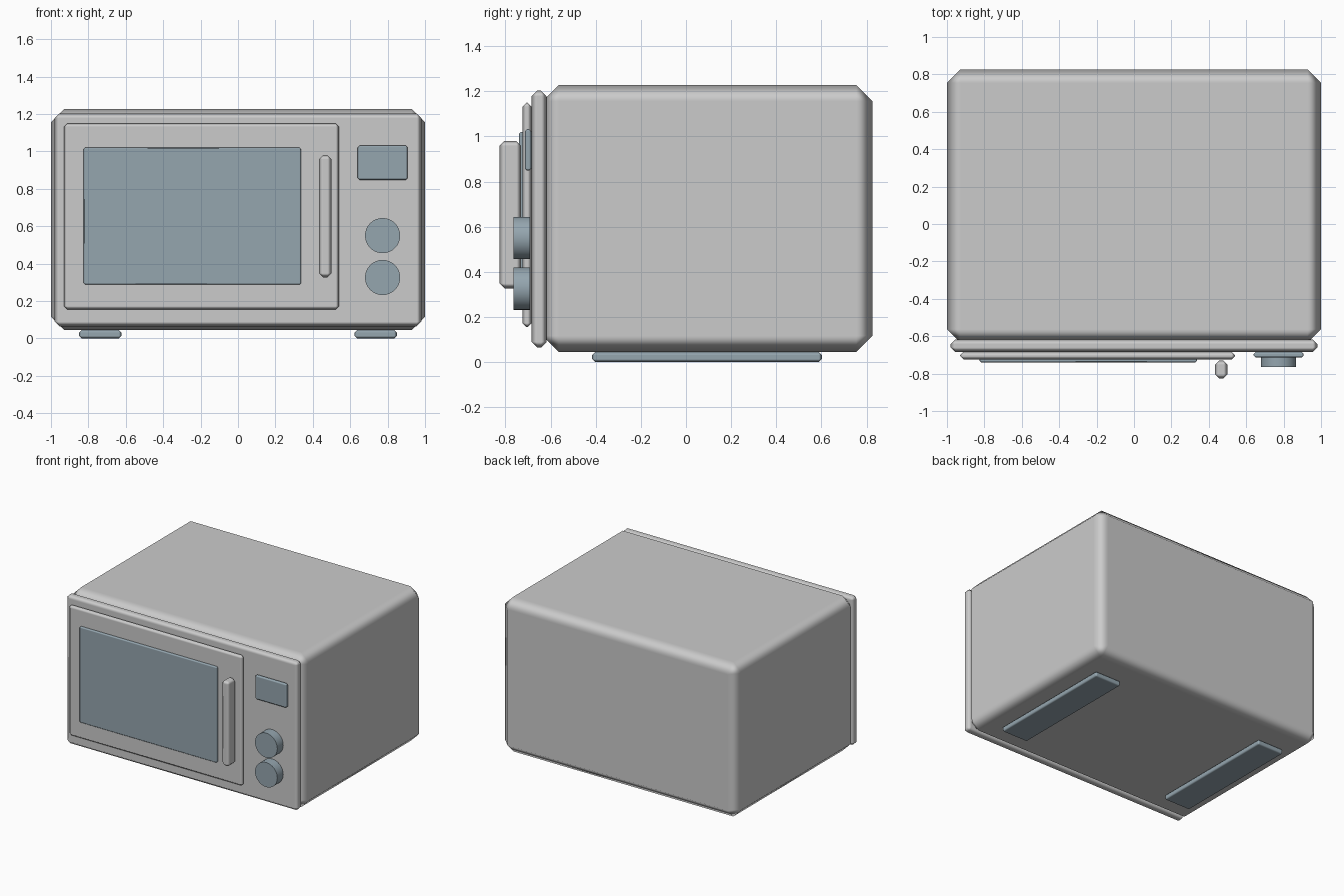
import bpy
import math

if "Cube" in bpy.data.objects:
    bpy.data.objects.remove(bpy.data.objects["Cube"])

dark = bpy.data.materials.new("dark_blue_grey")
dark.diffuse_color = (0.3, 0.38, 0.43, 1)
dark.use_nodes = True
dark.node_tree.nodes["Principled BSDF"].inputs["Base Color"].default_value = dark.diffuse_color


def box(name, x, y, z, bevel, mat=None):
    """Chamfered box from (min, max) ranges, softly shaded across the chamfers."""
    lims = (x, y, z)
    bpy.ops.mesh.primitive_cube_add(size=1, location=[(a + b) / 2 for a, b in lims])
    ob = bpy.context.object
    ob.name = name
    ob.scale = [b - a for a, b in lims]
    bpy.ops.object.transform_apply(location=False, rotation=False, scale=True)
    bpy.ops.object.shade_smooth()
    mod = ob.modifiers.new("chamfer", 'BEVEL')
    mod.width = bevel
    mod.segments = 1
    mod.limit_method = 'NONE'
    mod.harden_normals = True
    if mat:
        ob.data.materials.append(mat)
    return ob


def knob(name, x, z, radius, y):
    bpy.ops.mesh.primitive_cylinder_add(
        vertices=32, radius=radius, depth=y[1] - y[0],
        location=(x, (y[0] + y[1]) / 2, z), rotation=(math.pi / 2, 0, 0))
    ob = bpy.context.object
    ob.name = name
    ob.data.materials.append(dark)
    bpy.ops.object.shade_smooth_by_angle(angle=math.radians(40))


# Case and front frame
box("body", (-1, 1), (-0.635, 0.826), (0.045, 1.228), 0.072)
box("front_panel", (-0.98, 0.98), (-0.684, -0.617), (0.065, 1.203), 0.025)

# Door with window and handle
box("door", (-0.93, 0.54), (-0.724, -0.684), (0.155, 1.15), 0.018)
box("door_window", (-0.825, 0.337), (-0.74, -0.716), (0.288, 1.02), 0.008, dark)
box("door_handle", (0.433, 0.5), (-0.826, -0.73), (0.327, 0.98), 0.022)

# Controls
box("display", (0.64, 0.907), (-0.714, -0.685), (0.848, 1.032), 0.01, dark)
for label, z in (("upper", 0.55), ("lower", 0.326)):
    knob(label + "_knob", 0.773, z, 0.094, (-0.764, -0.692))

# Long feet under each side
for label, cx in (("left", -0.736), ("right", 0.736)):
    box(label + "_foot", (cx - 0.113, cx + 0.113), (-0.416, 0.602), (0, 0.045), 0.014, dark)
